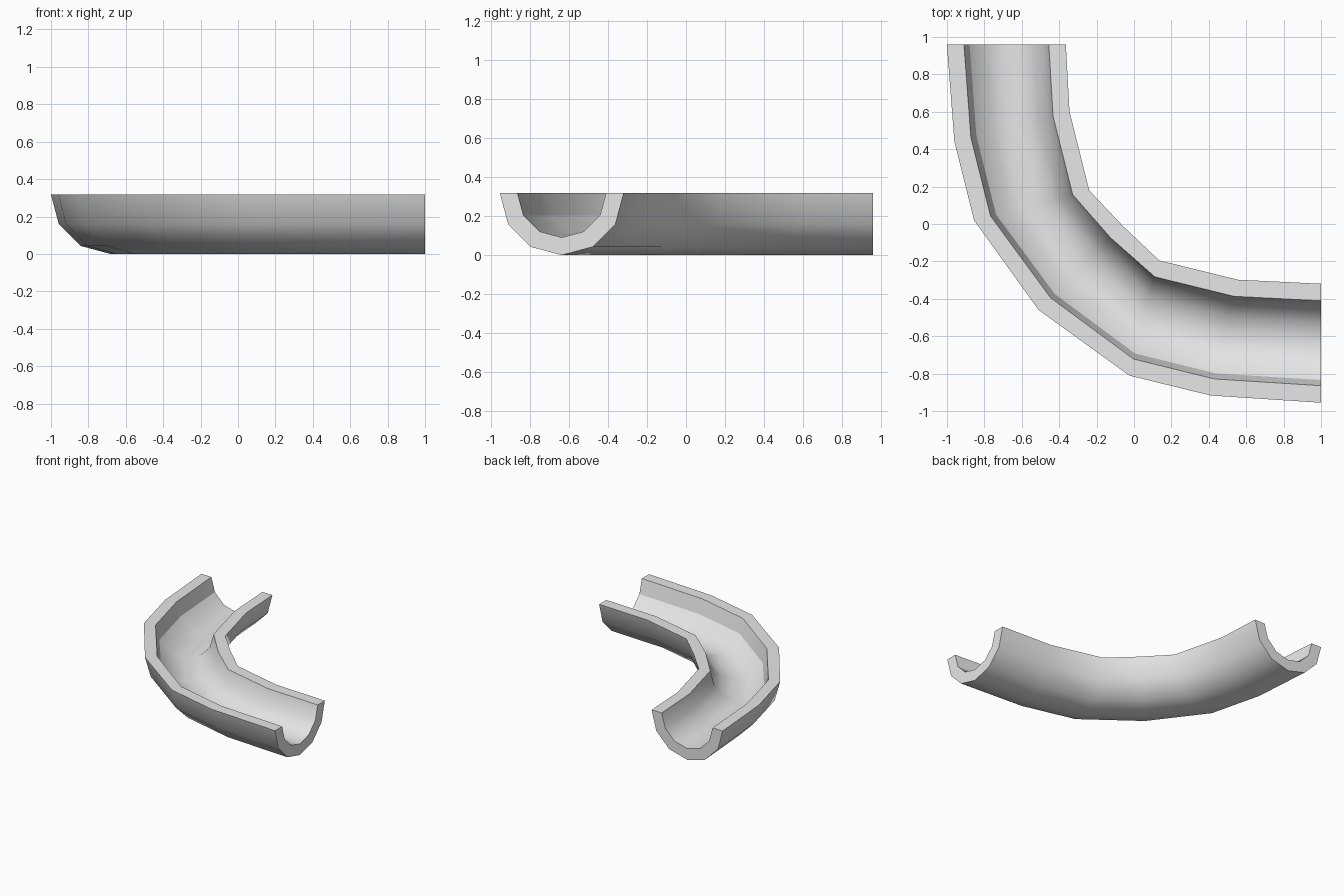
import bpy
import bmesh
from math import cos, sin, pi, radians
from mathutils import Vector

cube = bpy.data.objects.get("Cube")
if cube:
    bpy.data.objects.remove(cube, do_unlink=True)

R_OUT, R_IN, STEPS = 0.318, 0.227, 6

# Flat grey material
grey = bpy.data.materials.new("light grey")
grey.use_nodes = True
colour = (0.8, 0.8, 0.8, 1)
grey.diffuse_color = colour
grey.node_tree.nodes["Principled BSDF"].inputs["Base Color"].default_value = colour

# Half-ring cross-section: (offset across the channel, height)
arc = [pi * i / STEPS for i in range(STEPS + 1)]
profile = [(-R_OUT * cos(a), R_OUT - R_OUT * sin(a)) for a in arc]
profile += [(R_IN * cos(a), R_OUT - R_IN * sin(a)) for a in arc]

# Outer and inner rim points at each station round the bend
rims = [((-1, 0.96), (-0.365, 0.96)), ((-0.96, 0.44), (-0.345, 0.60)),
        ((-0.855, 0.02), (-0.24, 0.18)), ((-0.51, -0.46), (-0.06, -0.01)),
        ((-0.025, -0.81), (0.135, -0.195)), ((0.41, -0.915), (0.555, -0.30)),
        ((1, -0.955), (1, -0.32))]

# Sweep the cross-section through the stations
bm = bmesh.new()
rings = []
for outer, inner in rims:
    a, b = Vector((*outer, 0)), Vector((*inner, 0))
    centre, across = (a + b) / 2, (b - a).normalized()
    rings.append([bm.verts.new(centre + across * u + Vector((0, 0, z))) for u, z in profile])
n = len(profile)
for r, s in zip(rings, rings[1:]):
    for i in range(n):
        j = (i + 1) % n
        bm.faces.new((r[i], r[j], s[j], s[i]))
bm.faces.new(rings[0])
bm.faces.new(rings[-1])
bmesh.ops.recalc_face_normals(bm, faces=bm.faces)

mesh = bpy.data.meshes.new("curved_gutter")
bm.to_mesh(mesh)
bm.free()
mesh.materials.append(grey)
gutter = bpy.data.objects.new("curved_gutter", mesh)
bpy.context.collection.objects.link(gutter)

# Smooth shading, with rim edges and the upper outside wall band kept crisp
bpy.context.view_layer.objects.active = gutter
gutter.select_set(True)
bpy.ops.object.shade_smooth_by_angle(angle=radians(45))
for e in mesh.edges:
    if all(v % n == n - 2 for v in e.vertices):
        e.use_edge_sharp = True
